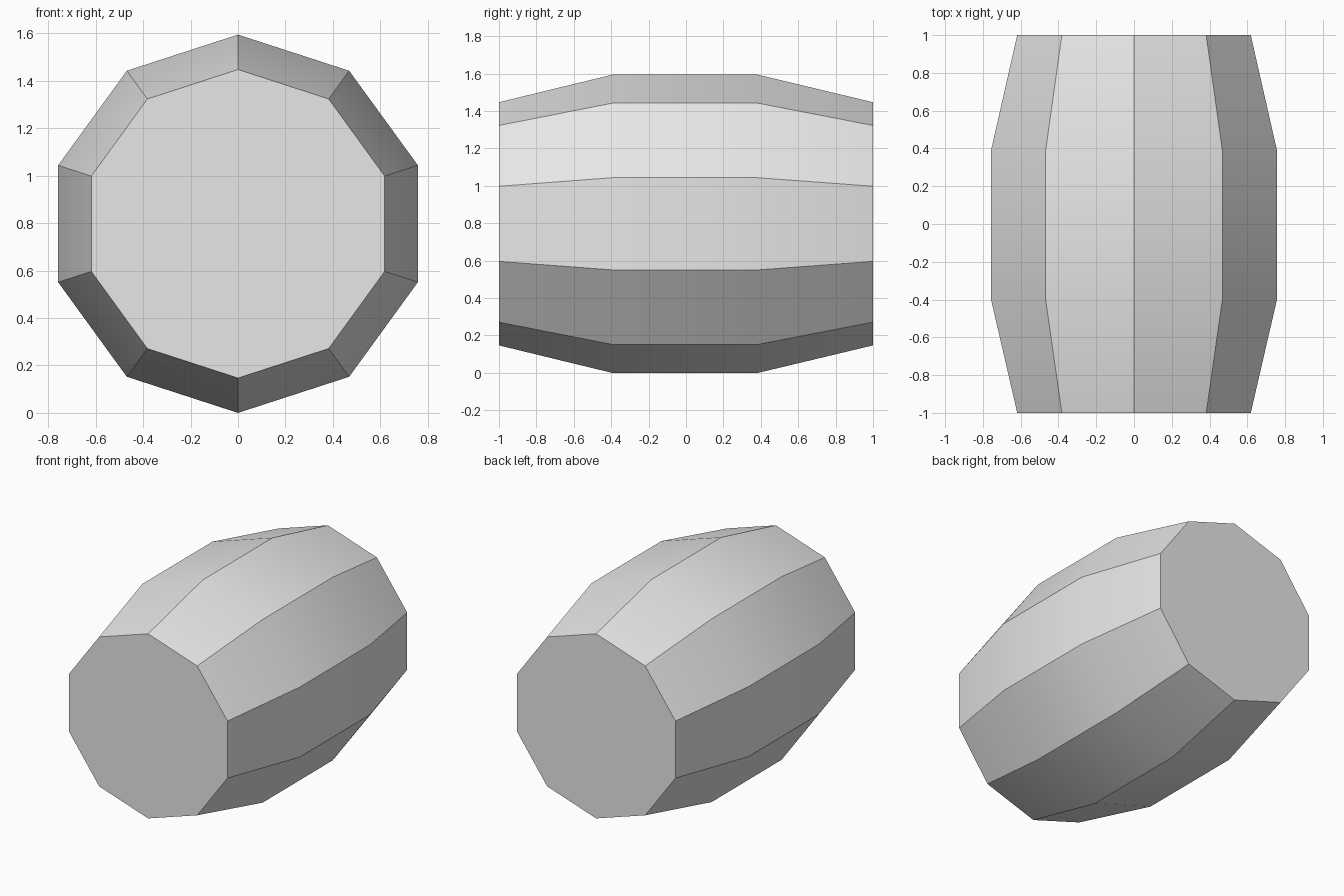
import bpy
import bmesh
from math import sin, cos, tau, radians

cube = bpy.data.objects.get("Cube")
if cube:
    bpy.data.objects.remove(cube, do_unlink=True)

SIDES = 10
CENTRE_Z = 0.797
# Barrel profile: (position along y, radius)
PROFILE = [(-1.0, 0.65), (-0.395, 0.797), (0.385, 0.797), (1.0, 0.65)]

# Plain grey material
grey = bpy.data.materials.new("light_grey")
grey.use_nodes = True
colour = (0.8, 0.8, 0.8, 1.0)
grey.diffuse_color = colour
grey.node_tree.nodes["Principled BSDF"].inputs["Base Color"].default_value = colour

# Rings of the barrel, one corner pointing straight up
bm = bmesh.new()
rings = []
for y, r in PROFILE:
    angles = [tau * i / SIDES for i in range(SIDES)]
    rings.append([bm.verts.new((r * sin(a), y, CENTRE_Z + r * cos(a))) for a in angles])

# Staves
for a, b in zip(rings, rings[1:]):
    for i in range(SIDES):
        j = (i + 1) % SIDES
        bm.faces.new((a[i], a[j], b[j], b[i]))

# Flat end caps
bm.faces.new(rings[0])
bm.faces.new(rings[-1])
bmesh.ops.recalc_face_normals(bm, faces=bm.faces)

mesh = bpy.data.meshes.new("barrel")
bm.to_mesh(mesh)
bm.free()
mesh.materials.append(grey)
barrel = bpy.data.objects.new("barrel", mesh)
bpy.context.collection.objects.link(barrel)

# Smooth along each stave, sharp between staves and at the caps
bpy.ops.object.select_all(action="DESELECT")
barrel.select_set(True)
bpy.context.view_layer.objects.active = barrel
bpy.ops.object.shade_smooth_by_angle(angle=radians(30))
